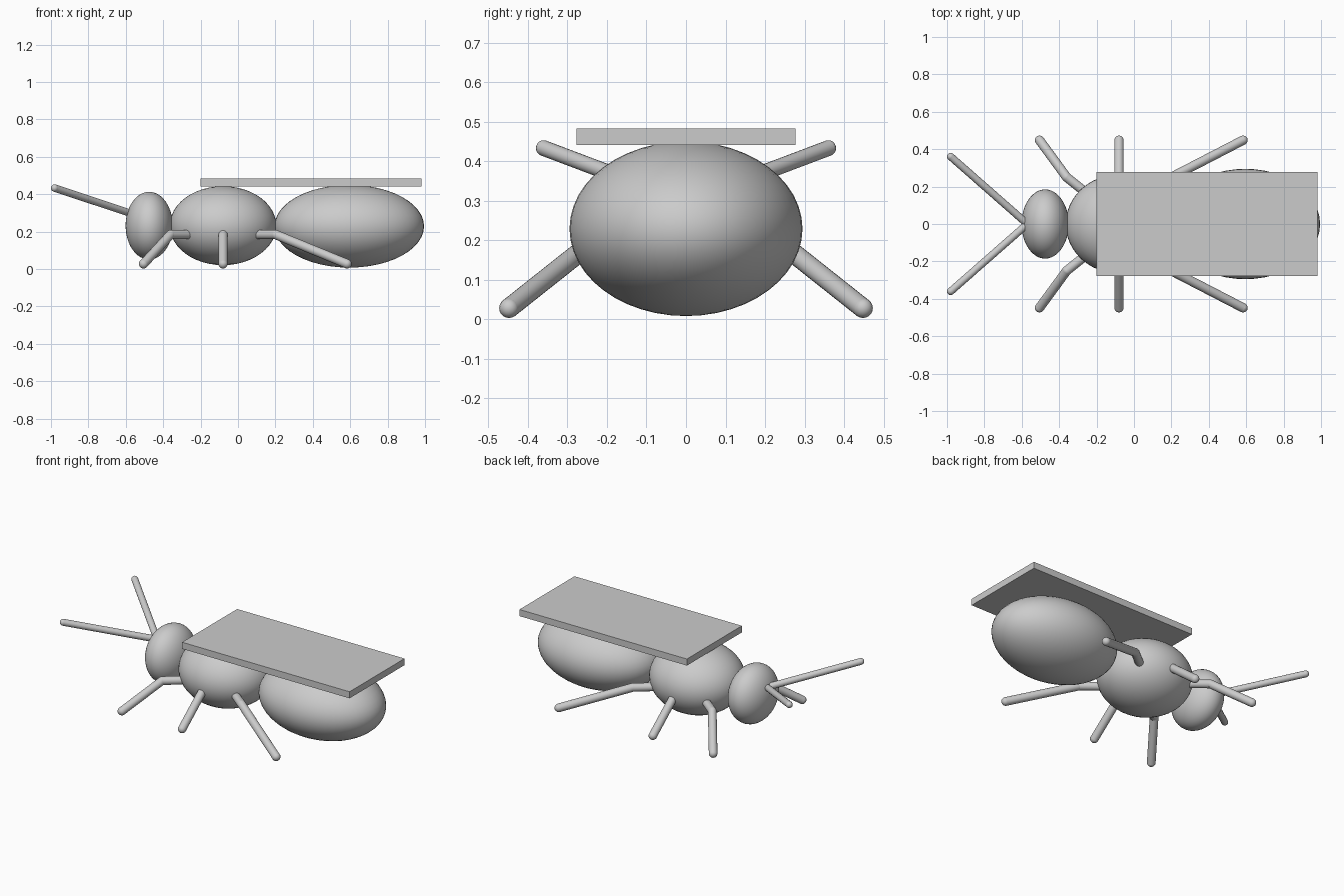
import bpy
import bmesh
from mathutils import Vector, Matrix

if "Cube" in bpy.data.objects:
    bpy.data.objects.remove(bpy.data.objects["Cube"], do_unlink=True)

# One plain grey for the whole insect
GREY = (0.6, 0.6, 0.6, 1.0)
grey = bpy.data.materials.new("plain grey")
grey.use_nodes = True
grey.diffuse_color = GREY
bsdf = next(n for n in grey.node_tree.nodes if n.type == "BSDF_PRINCIPLED")
bsdf.inputs["Base Color"].default_value = GREY


def finish(name, bm, smooth=True):
    mesh = bpy.data.meshes.new(name)
    bm.to_mesh(mesh)
    bm.free()
    mesh.materials.append(grey)
    for poly in mesh.polygons:
        poly.use_smooth = smooth
    obj = bpy.data.objects.new(name, mesh)
    bpy.context.collection.objects.link(obj)
    return obj


def ellipsoid(name, center, radii):
    """Body segment with its poles along z."""
    bm = bmesh.new()
    matrix = Matrix.Translation(center) @ Matrix.Diagonal((*radii, 1))
    bmesh.ops.create_uvsphere(bm, u_segments=48, v_segments=24, radius=1, matrix=matrix)
    return finish(name, bm)


def limb(name, points, radius):
    """Chain of round rods with ball joints and ball tips."""
    bm = bmesh.new()
    points = [Vector(p) for p in points]
    for a, b in zip(points, points[1:]):
        turn = (b - a).to_track_quat("Z", "Y").to_matrix().to_4x4()
        bmesh.ops.create_cone(bm, segments=16, radius1=radius, radius2=radius,
                              depth=(b - a).length,
                              matrix=Matrix.Translation((a + b) / 2) @ turn)
    for p in points:
        bmesh.ops.create_uvsphere(bm, u_segments=16, v_segments=10, radius=radius,
                                  matrix=Matrix.Translation(p))
    return finish(name, bm)


# Body segments
ellipsoid("head", (-0.475, 0, 0.232), (0.126, 0.185, 0.181))
ellipsoid("thorax", (-0.08, 0, 0.232), (0.285, 0.265, 0.211))
ellipsoid("abdomen", (0.595, 0, 0.229), (0.4, 0.295, 0.221))

# Flat folded wing plate on the back
bm = bmesh.new()
bmesh.ops.create_cube(bm, size=1, matrix=Matrix.Translation((0.39, 0, 0.462))
                      @ Matrix.Diagonal((1.18, 0.554, 0.042, 1)))
finish("wing_plate", bm, smooth=False)

# Legs (hip, knee, foot) and antennae, one of each per side
LEGS = {
    "front_leg": [(-0.16, 0.09, 0.185), (-0.36, 0.25, 0.185), (-0.505, 0.448, 0.028)],
    "middle_leg": [(-0.08, 0.09, 0.185), (-0.08, 0.25, 0.185), (-0.08, 0.448, 0.028)],
    "hind_leg": [(0.0, 0.09, 0.185), (0.2, 0.25, 0.185), (0.583, 0.448, 0.028)],
}
# The model faces -y, so its right side is -x and these limbs differ in y
for side, s in (("back", 1), ("front", -1)):
    for name, pts in LEGS.items():
        limb(f"{name}_{side}", [(x, s * y, z) for x, y, z in pts], 0.025)
    limb(f"antenna_{side}", [(-0.57, 0, 0.297), (-0.98, s * 0.36, 0.433)], 0.02)
